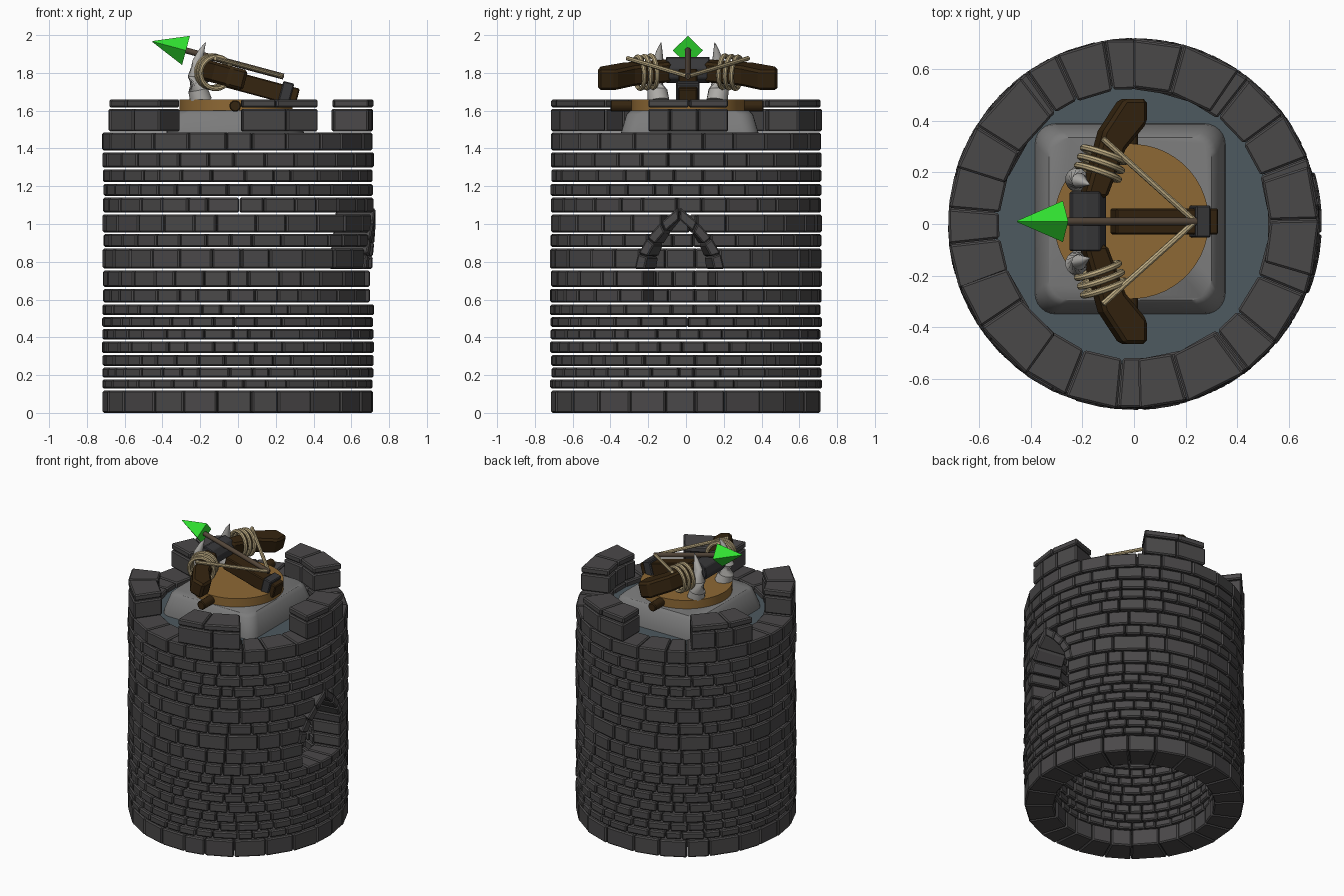
import bpy, bmesh, random
from math import sin, cos, pi, radians
from mathutils import Vector, Matrix

if "Cube" in bpy.data.objects:
    bpy.data.objects.remove(bpy.data.objects["Cube"])

random.seed(4)
TAU = 2 * pi


def mat(name, r, g, b):
    m = bpy.data.materials.new(name)
    m.diffuse_color = (r, g, b, 1)
    m.use_nodes = True
    m.node_tree.nodes["Principled BSDF"].inputs["Base Color"].default_value = m.diffuse_color
    return m


STONE = mat("dark_stone", 0.068, 0.065, 0.066)
SLATE = mat("slate", 0.075, 0.10, 0.115)
LIGHT = mat("light_stone", 0.2, 0.2, 0.2)
PLANK = mat("plank", 0.27, 0.14, 0.035)
WOOD = mat("dark_wood", 0.035, 0.018, 0.005)
IRON = mat("iron", 0.04, 0.04, 0.043)
SHAFT = mat("shaft", 0.085, 0.06, 0.04)
ROPE = mat("rope", 0.5, 0.4, 0.22)
BONE = mat("bone", 0.42, 0.41, 0.39)
GREEN = mat("green", 0.03, 0.75, 0.03)

# Local frame of the tilted crossbow: x runs back along the arrow
TILT = Matrix.Translation((0, 0.01, 1.845)) @ Matrix.Rotation(radians(15), 4, 'Y')
WORLD = Matrix()


def finish(bm, name, material, xf=WORLD, bevel=0, segs=1, smooth=False):
    bm.transform(xf)
    bmesh.ops.recalc_face_normals(bm, faces=bm.faces)
    me = bpy.data.meshes.new(name)
    bm.to_mesh(me)
    bm.free()
    ob = bpy.data.objects.new(name, me)
    bpy.context.collection.objects.link(ob)
    me.materials.append(material)
    if bevel:
        b = ob.modifiers.new("bevel", 'BEVEL')
        b.width, b.segments = bevel, segs
    if smooth:
        bpy.ops.object.select_all(action='DESELECT')
        ob.select_set(True)
        bpy.context.view_layer.objects.active = ob
        bpy.ops.object.shade_smooth_by_angle(angle=radians(40))
    return ob


def loft(bm, rings, closed=False):
    """Skin a list of equal-length point rings, capped unless closed."""
    vs = [[bm.verts.new(p) for p in ring] for ring in rings]
    n = len(vs[0])
    pairs = list(zip(vs, vs[1:])) + ([(vs[-1], vs[0])] if closed else [])
    for a, b in pairs:
        for i in range(n):
            bm.faces.new((a[i], a[(i + 1) % n], b[(i + 1) % n], b[i]))
    if not closed:
        bm.faces.new(vs[0])
        bm.faces.new(vs[-1])


def tube(bm, pts, radii, n=10):
    pts = [Vector(p) for p in pts]
    rings = []
    for i, p in enumerate(pts):
        d = pts[min(i + 1, len(pts) - 1)] - pts[max(i - 1, 0)]
        q = d.to_track_quat('Z', 'Y')
        rings.append([p + q @ Vector((cos(TAU * (k + .5) / n), sin(TAU * (k + .5) / n), 0)) * radii[i]
                      for k in range(n)])
    loft(bm, rings)


def torus(bm, centre, axis, R, r, n=24, m=8):
    q = Vector(axis).to_track_quat('Z', 'Y')
    rings = []
    for i in range(n):
        a = TAU * i / n
        rings.append([Vector(centre) + q @ Vector(((R + r * cos(TAU * k / m)) * cos(a),
                      (R + r * cos(TAU * k / m)) * sin(a), r * sin(TAU * k / m))) for k in range(m)])
    loft(bm, rings, True)


def box(bm, lo, hi):
    loft(bm, [[(x, lo[1], lo[2]), (x, hi[1], lo[2]), (x, hi[1], hi[2]), (x, lo[1], hi[2])]
              for x in (lo[0], hi[0])])


def wedge(bm, quad, r0, r1):
    """Brick: four (angle, z) corners pushed from radius r0 to r1."""
    loft(bm, [[(r * cos(a), r * sin(a), z) for a, z in quad] for r in (r0, r1)])


def course(bm, z0, z1, start, end, n, r0=0.525):
    """Row of n bricks of uneven width between two angles."""
    step = (end - start) / n
    cuts = [start + step * (i + (random.uniform(-.2, .2) if 0 < i < n else 0)) for i in range(n + 1)]
    for a, b in zip(cuts, cuts[1:]):
        g = 0.003
        wedge(bm, [(a + g, z0), (b - g, z0), (b - g, z1), (a + g, z1)],
              r0 + random.uniform(-.006, .004), 0.72 + random.uniform(-.007, .002))


# Tower wall, with the window opening left out of the right side
WIN = -0.05


def arch(S, H, t):
    return S * (1 - t ** 1.8) / 0.72, 0.76 + H * t


levels = [0, .125, .183, .245, .313, .385, .45, .513, .58, .663, .76, .875,
          .952, 1.057, 1.145, 1.218, 1.295, 1.385, 1.49]
bm = bmesh.new()
for z0, z1 in zip(levels, levels[1:]):
    mid = (z0 + z1) / 2
    gap = 0
    if 0.58 < mid < 0.76:
        gap = 0.27
    elif 0.76 < mid < 1.057:
        gap = arch(0.225, 0.33, (mid - 0.76) / 0.33)[0]
    off = WIN if gap else random.uniform(0, .3)
    n = 24 if z1 - z0 > 0.098 else 30 if z1 - z0 > 0.075 else 36
    course(bm, z0 + (.004 if z0 else 0), z1 - .006, off + gap, off + TAU - gap, n)
finish(bm, "tower_bricks", STONE, bevel=0.008)

# Pointed window arch
bm = bmesh.new()
for s in (1, -1):
    for i in range(4):
        t0, t1 = i / 4 + .008, (i + 1) / 4 - .008
        quad = [arch(.185, .265, t0), arch(.24, .33, t0), arch(.24, .33, t1), arch(.185, .265, t1)]
        wedge(bm, [(WIN + s * a, z) for a, z in quad], 0.52, 0.728)
finish(bm, "window_arch", STONE, bevel=0.007)

# Five battlements with cap slabs
bm = bmesh.new()
for k in range(5):
    c = radians(-71 + 72 * k)
    h = radians(17.5)
    course(bm, 1.49, 1.61, c - h, c + h, 2 + k % 2)
    course(bm, 1.617, 1.66, c - h, c + h, 2)
finish(bm, "battlements", STONE, bevel=0.008)

# Roof floor
bm = bmesh.new()
tube(bm, [(0, 0, 1.40), (0, 0, 1.45)], [0.545] * 2, 48)
finish(bm, "roof_floor", SLATE)

# Rounded square plinth
bm = bmesh.new()
rings = []
for half, z in ((.37, 1.44), (.365, 1.48), (.335, 1.58), (.315, 1.60)):
    ring = []
    for k in range(4):
        for j in range(7):
            a = pi / 2 * (k + j / 6)
            cx, cy = ((1, 1), (-1, 1), (-1, -1), (1, -1))[k]
            ring.append((-.015 + cx * (half - .08) + .08 * cos(a), .02 + cy * (half - .08) + .08 * sin(a), z))
    rings.append(ring)
loft(bm, rings)
finish(bm, "plinth", LIGHT, smooth=True)

# Turntable and the axle through it
bm = bmesh.new()
tube(bm, [(-.01, .01, 1.59), (-.01, .01, 1.66)], [0.3] * 2, 48)
finish(bm, "turntable", PLANK, smooth=True)
bm = bmesh.new()
tube(bm, [(-.015, -.40, 1.625), (-.015, .41, 1.625)], [0.032] * 2, 10)
finish(bm, "axle", WOOD, bevel=0.006)

# Horn supports
bm = bmesh.new()
for s in (1, -1):
    tube(bm, [(-.195, .01 + s * .155, 1.65), (-.212, .01 + s * .162, 1.71), (-.222, .01 + s * .162, 1.78),
              (-.212, .01 + s * .158, 1.86), (-.192, .01 + s * .15, 1.92), (-.172, .01 + s * .142, 1.96)],
         [.058, .053, .045, .03, .015, .002], 14)
finish(bm, "horns", BONE, smooth=True)

# Stock and its iron band
bm = bmesh.new()
box(bm, (-.06, -.05, -.135), (.35, .05, -.04))
finish(bm, "stock", WOOD, TILT, bevel=0.006)
bm = bmesh.new()
box(bm, (.255, -.062, -.145), (.315, .062, -.022))
finish(bm, "stock_band", IRON, TILT, bevel=0.006)

# Iron grip at the middle of the bow
bm = bmesh.new()
tube(bm, [(-.165, -.115, -.075), (-.165, .115, -.075)], [0.072] * 2, 8)
finish(bm, "bow_grip", IRON, TILT, bevel=0.005)

# Bow limbs with rope windings, and the string
outline = [(-.19, .09), (-.115, .35), (-.03, .475), (.06, .475), (.06, .38), (-.025, .28), (-.10, .09)]
limbs, coils, string = bmesh.new(), bmesh.new(), bmesh.new()
for s in (1, -1):
    loft(limbs, [[(x, s * y, z) for x, y in outline] for z in (-.128, -.018)])
    for i in range(3):
        torus(coils, (-.125 + .012 * i, s * (.19 + .034 * i), -.073), (.35, s, 0), .085, .013)
    tube(string, [(.245, 0, .0), (-.125, s * .32, .0)], [.012] * 2, 8)
finish(limbs, "bow_limbs", WOOD, TILT, bevel=0.014)
finish(coils, "rope_windings", ROPE, TILT, smooth=True)
finish(string, "bow_string", ROPE, TILT, smooth=True)

# Arrow
bm = bmesh.new()
tube(bm, [(-.3, 0, 0), (.25, 0, 0)], [0.016] * 2, 10)
finish(bm, "arrow_shaft", SHAFT, TILT, smooth=True)
bm = bmesh.new()
loft(bm, [[(x, h, 0), (x, 0, h), (x, -h, 0), (x, 0, -h)] for x, h in ((-.468, .003), (-.285, .08))])
finish(bm, "arrow_head", GREEN, TILT)
